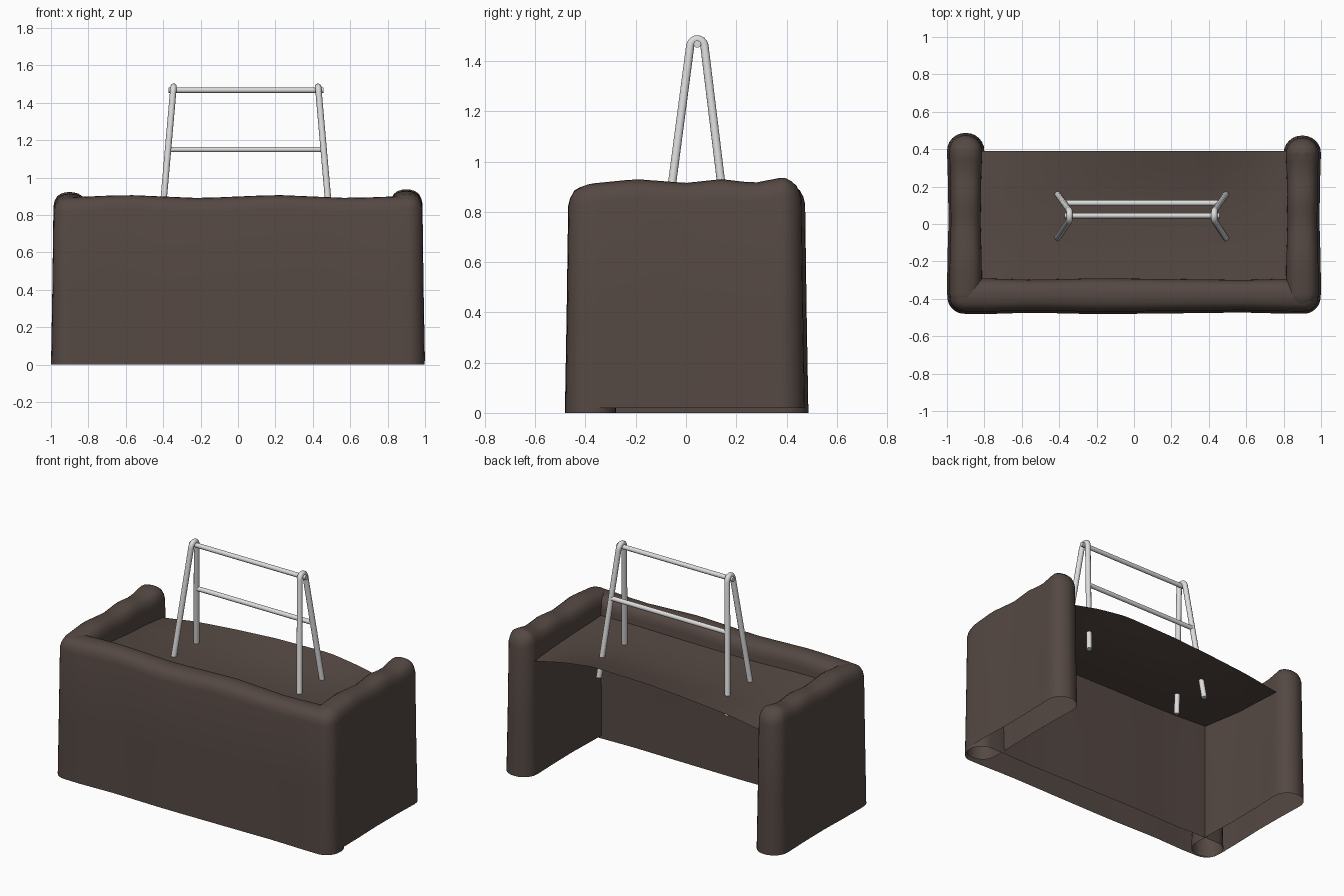
import bpy, bmesh, math

if "Cube" in bpy.data.objects:
    bpy.data.objects.remove(bpy.data.objects["Cube"])


def material(name, rgb):
    m = bpy.data.materials.new(name)
    m.diffuse_color = (*rgb, 1)
    m.use_nodes = True
    m.node_tree.nodes["Principled BSDF"].inputs["Base Color"].default_value = m.diffuse_color
    return m


BROWN = material("dark_brown_fabric", (0.09, 0.065, 0.056))
STEEL = material("light_grey_metal", (0.72, 0.72, 0.72))


def finish(name, bm, mat, angle=40):
    me = bpy.data.meshes.new(name)
    bm.to_mesh(me)
    bm.free()
    me.materials.append(mat)
    ob = bpy.data.objects.new(name, me)
    bpy.context.collection.objects.link(ob)
    bpy.ops.object.select_all(action='DESELECT')
    ob.select_set(True)
    bpy.context.view_layer.objects.active = ob
    bpy.ops.object.shade_smooth_by_angle(angle=math.radians(angle))
    return ob


def interp(table, t):
    """Piecewise linear lookup in a short list of (position, value)."""
    if t <= table[0][0]:
        return table[0][1]
    for (a, va), (b, vb) in zip(table, table[1:]):
        if t <= b:
            return va + (vb - va) * (t - a) / (b - a)
    return table[-1][1]


def outline(hl, hw, r, sides=16, arc=6):
    """Rounded rectangle, long along u, with extra points on the long sides."""
    pts = []
    for sx, sy, a0 in ((1, 1, 0), (-1, 1, 90), (-1, -1, 180), (1, -1, 270)):
        for k in range(arc + 1):
            a = math.radians(a0 + 90 * k / arc)
            pts.append((sx * (hl - r) + r * math.cos(a), sy * (hw - r) + r * math.sin(a)))
        if a0 in (0, 180):
            for k in range(1, sides):
                pts.append((sx * (hl - r) * (1 - 2 * k / sides), sy * hw))
    return pts


def padded_panel(name, u0, u1, v, hw, r, z0, top, bulge, place):
    """Hollow padded wall, open below, with a soft rolled uneven top."""
    levels = [(-0.013, None, z0), (-0.006, None, 0.4), (0, -0.075, 0), (0.007, -0.046, 0), (0.02, -0.022, 0),
              (0.04, -0.009, 0), (0.06, -0.003, 0), (hw - 0.0005, 0, 0)]
    c, hl = (u0 + u1) / 2, (u1 - u0) / 2
    bm = bmesh.new()
    rings = []
    for inset, dz, z in levels:
        ring = []
        for pu, pv in outline(hl - inset, hw - inset, max(r - inset, 0.0004)):
            u = c + pu
            zz = z if dz is None else interp(top, u) + dz
            side = interp(bulge, u) * (1 if pv > 0 else -1) * min(1, abs(pv) / hw)
            ring.append(bm.verts.new(place(u, v + pv + side, zz)))
        rings.append(ring)
    for a, b in zip(rings, rings[1:]):
        n = len(a)
        for i in range(n):
            bm.faces.new((a[i], a[(i + 1) % n], b[(i + 1) % n], b[i]))
    bmesh.ops.remove_doubles(bm, verts=bm.verts, dist=0.0025)
    # close the narrow seam left along the crest
    edges = [e for e in bm.edges if e.is_boundary and min(w.co.z for w in e.verts) > 0.5]
    if edges:
        bmesh.ops.holes_fill(bm, edges=edges, sides=0)
    bmesh.ops.recalc_face_normals(bm, faces=bm.faces)
    return finish(name, bm, BROWN)


# front wall
padded_panel("front_wall", -0.985, 0.985, -0.38, 0.085, 0.075, 0,
             [(-1, .89), (-.6, .907), (-.2, .89), (.2, .907), (.6, .89), (1, .905)],
             [(-1, 0), (-.8, .004), (-.55, -.004), (-.2, .004), (.2, 0), (.6, -.005), (.85, .003), (1, 0)],
             lambda u, v, z: (u, v, z))

# side walls
ARM_WAVE = [(-.45, .002), (-.2, .0), (0, -.006), (.2, -.004), (.4, .002)]
for name, s, end, lift, z0 in (("left_side_wall", -1, .474, -.015, 0), ("right_side_wall", 1, .46, 0, .02)):
    padded_panel(name, -.455, end, 0.9, 0.085, 0.083, z0,
                 [(t, h + lift) for t, h in
                  ((-.42, .908), (-.2, .93), (0, .915), (.14, .93), (.27, .915), (.39, .938), (.46, .92))],
                 ARM_WAVE, lambda u, v, z, s=s: (s * v, u, z))

# gently sagging sheet forming the top panel, blended from three cross lines
BACK = [(-.83, .735), (-.58, .775), (-.3, .8), (0, .82), (.39, .828), (.6, .8), (.83, .75)]
MIDDLE = [(-.83, .76), (-.4, .768), (.4, .768), (.83, .77)]
FRONT = [(-.83, .80), (-.3, .785), (.3, .785), (.83, .79)]
bm = bmesh.new()
prev = None
for i in range(25):
    x = -0.83 + 1.66 * i / 24
    across = [(-.32, interp(FRONT, x)), (.04, interp(MIDDLE, x)), (.2, interp(MIDDLE, x) * .7 + interp(BACK, x) * .3),
              (.39, interp(BACK, x))]
    col = [bm.verts.new((x, y, interp(across, y))) for y in (-.32, -.14, .04, .2, .3, .39)]
    if prev:
        for j in range(5):
            bm.faces.new((prev[j], col[j], col[j + 1], prev[j + 1]))
    prev = col
finish("top_sheet", bm, BROWN)


def tube(name, pts, r, sides=12):
    cu = bpy.data.curves.new(name, 'CURVE')
    cu.dimensions = '3D'
    cu.bevel_depth = r
    cu.bevel_resolution = sides // 4
    cu.use_fill_caps = True
    sp = cu.splines.new('POLY')
    sp.points.add(len(pts) - 1)
    for p, co in zip(sp.points, pts):
        p.co = (*co, 1)
    tmp = bpy.data.objects.new(name + "_path", cu)
    bpy.context.collection.objects.link(tmp)
    bpy.context.view_layer.update()
    me = bpy.data.meshes.new_from_object(tmp)
    bpy.data.objects.remove(tmp)
    bm = bmesh.new()
    bm.from_mesh(me)
    bpy.data.meshes.remove(me)
    return finish(name, bm, STEEL)


# bent leg pairs of the frame, leaning outwards
for name, s, xtop in (("left_leg_pair", -1, -.345), ("right_leg_pair", 1, .429)):
    arc = [(.045 - .029 * math.cos(math.pi * k / 10), 1.455 + .031 * math.sin(math.pi * k / 10)) for k in range(11)]
    path = [(-.09, .65)] + arc + [(.172, .65)]
    tube(name, [(xtop + s * (1.48 - z) * .088, y, z) for y, z in path], .017)

# cross bars
tube("top_bar", [(-.372, .045, 1.467), (.458, .045, 1.467)], .015)
tube("lower_bar", [(-.37, .112, 1.15), (.46, .112, 1.15)], .015)
